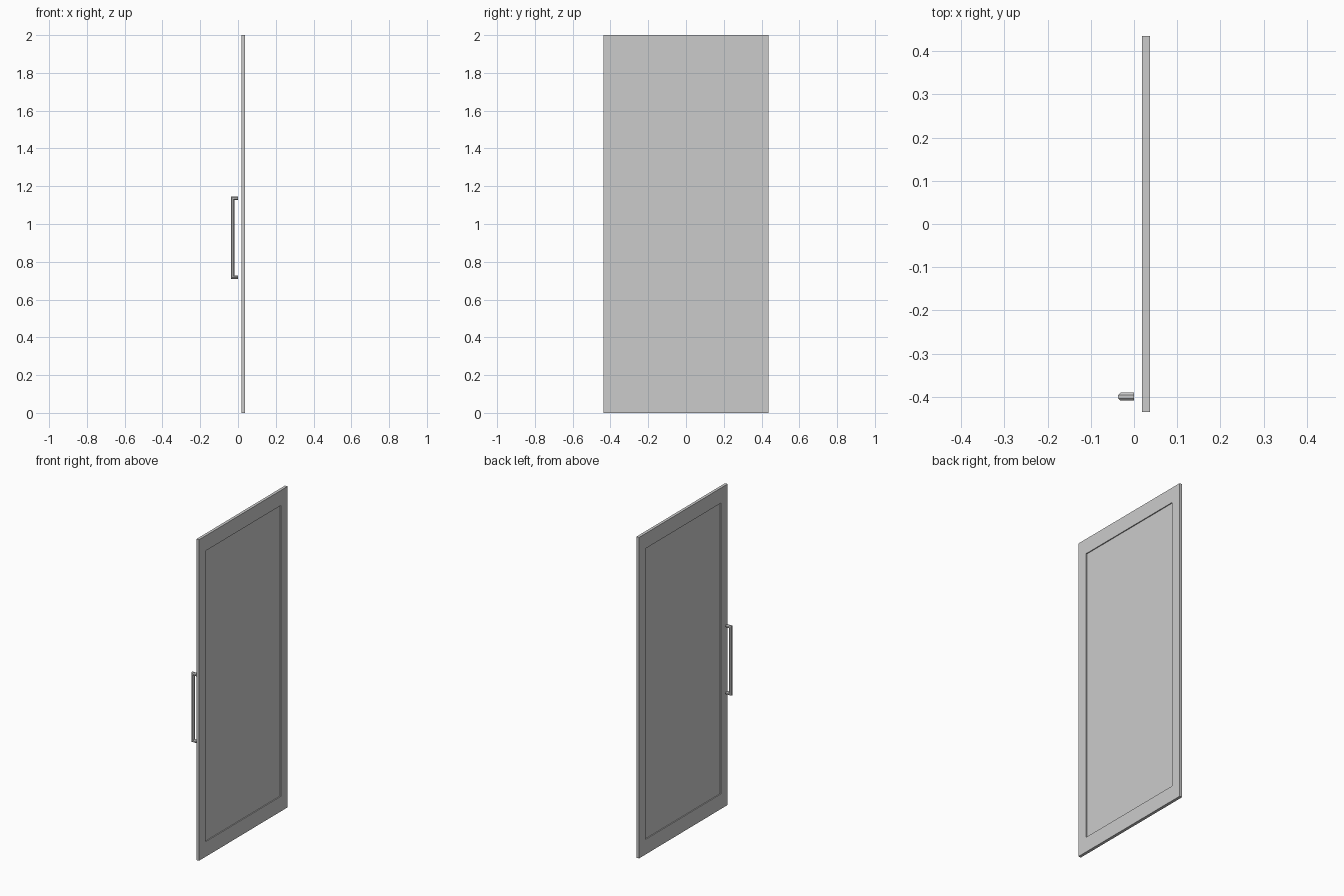
import bpy, bmesh, math
from mathutils import Vector

if "Cube" in bpy.data.objects:
    bpy.data.objects.remove(bpy.data.objects["Cube"])


def loft(name, rings):
    """Skin a list of equal-length rings and cap both ends."""
    bm = bmesh.new()
    loops = [[bm.verts.new(p) for p in ring] for ring in rings]
    n = len(loops[0])
    for a, b in zip(loops, loops[1:]):
        for i in range(n):
            j = (i + 1) % n
            bm.faces.new((a[i], a[j], b[j], b[i]))
    bm.faces.new(loops[0])
    bm.faces.new(loops[-1])
    bmesh.ops.recalc_face_normals(bm, faces=bm.faces)
    mesh = bpy.data.meshes.new(name)
    bm.to_mesh(mesh)
    bm.free()
    obj = bpy.data.objects.new(name, mesh)
    bpy.context.collection.objects.link(obj)
    return obj


# Door leaf: flat frame with a shallow recessed panel on both sides
X0, X1 = 0.0185, 0.0365
HALF_W, HEIGHT = 0.436, 2.0
SIDE, RAIL, RECESS = 0.066, 0.094, 0.006


def rect(x, side=0.0, rail=0.0):
    w, lo, hi = HALF_W - side, rail, HEIGHT - rail
    return [(x, -w, lo), (x, w, lo), (x, w, hi), (x, -w, hi)]


loft("door_leaf", [
    rect(X0 + RECESS, SIDE, RAIL), rect(X0, SIDE, RAIL), rect(X0),
    rect(X1), rect(X1, SIDE, RAIL), rect(X1 - RECESS, SIDE, RAIL),
])

# Pull handle: eight-sided bar swept along a mitred C-shaped path
R, Y = 0.0093, -0.40
GRIP_X, LOW, HIGH = -0.0365 + R, 0.71 + R, 1.145 - R
path = [(0, LOW), (GRIP_X, LOW), (GRIP_X, HIGH), (0, HIGH)]
# in-plane offset direction at each path point (diagonal at the mitres)
offsets = [(0, -1), (-1, -1), (-1, 1), (0, 1)]
corner = R / math.cos(math.pi / 8)
angles = [math.pi / 8 + k * math.pi / 4 for k in range(8)]
loft("pull_handle", [
    [Vector((x + ox * corner * math.cos(a),
             Y + corner * math.sin(a),
             z + oz * corner * math.cos(a))) for a in angles]
    for (x, z), (ox, oz) in zip(path, offsets)
])
